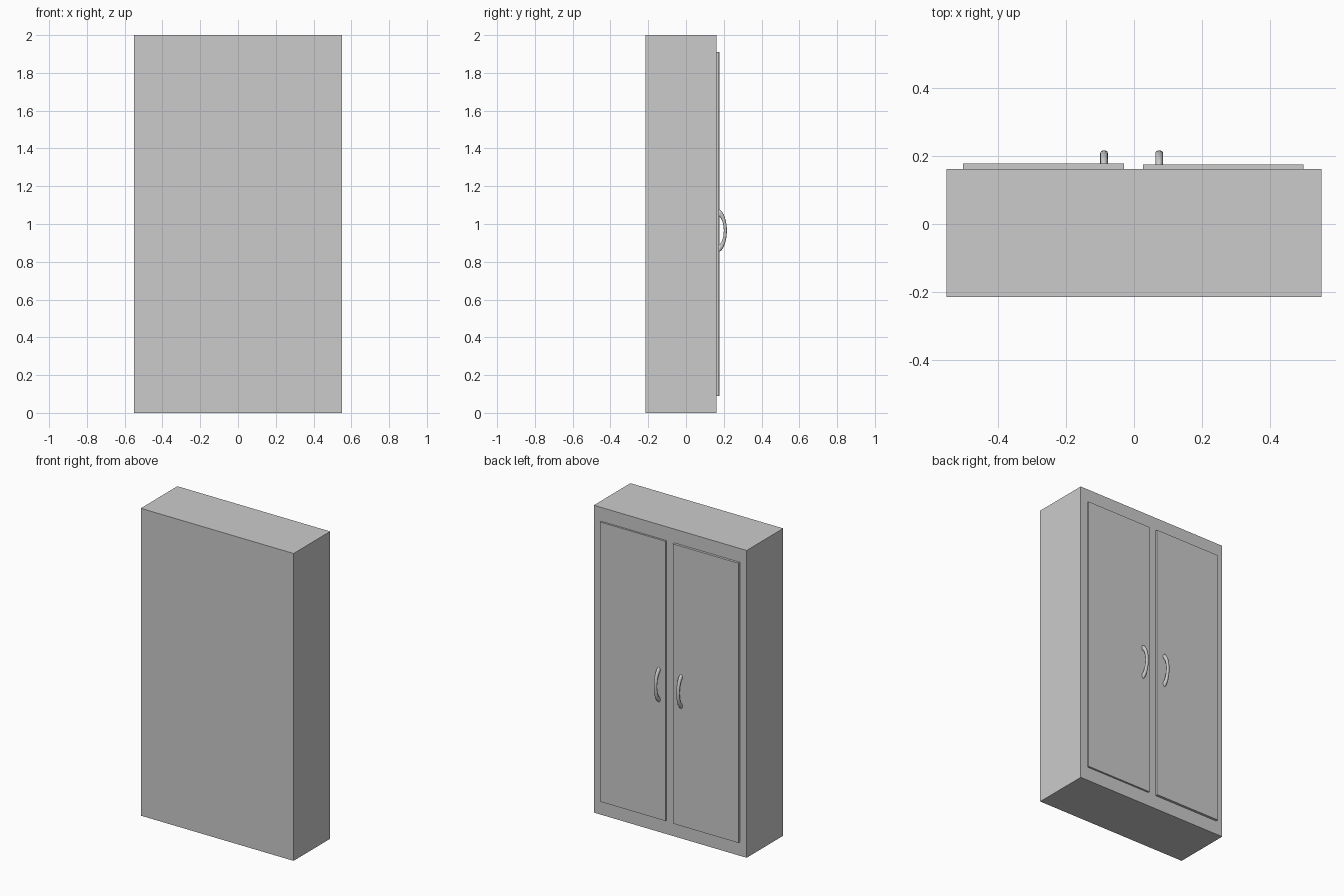
import bpy, bmesh
from mathutils import Matrix
from math import radians

if "Cube" in bpy.data.objects:
    bpy.data.objects.remove(bpy.data.objects["Cube"])


def box(name, x0, x1, y0, y1, z0, z1):
    bpy.ops.mesh.primitive_cube_add(size=1)
    o = bpy.context.object
    o.name = name
    size = Matrix.Diagonal((x1 - x0, y1 - y0, z1 - z0, 1))
    o.data.transform(size)
    o.location = ((x0 + x1) / 2, (y0 + y1) / 2, (z0 + z1) / 2)
    return o


def handle(name, x, y, z):
    # flattened half ring standing out of the door
    bpy.ops.mesh.primitive_torus_add(major_segments=48, minor_segments=16,
                                     major_radius=0.098, minor_radius=0.018)
    o = bpy.context.object
    o.name = name
    o.data.transform(Matrix.Diagonal((0.62, 0.45, 1, 1)) @ Matrix.Rotation(radians(90), 4, 'Y'))
    bm = bmesh.new()
    bm.from_mesh(o.data)
    cut = bmesh.ops.bisect_plane(bm, geom=bm.verts[:] + bm.edges[:] + bm.faces[:],
                                 plane_co=(0, 0, 0), plane_no=(0, 1, 0), clear_inner=True)
    bmesh.ops.holes_fill(bm, edges=[e for e in bm.edges if e.is_boundary], sides=0)
    bmesh.ops.recalc_face_normals(bm, faces=bm.faces)
    bm.to_mesh(o.data)
    bm.free()
    o.location = (x, y, z)
    bpy.ops.object.shade_smooth_by_angle(angle=radians(40))
    return o


# Cabinet body
BACK, FACE = -0.214, 0.162
box("cabinet_body", -0.55, 0.55, BACK, FACE, 0, 2)

# Doors, slightly proud of the body
box("left_door", -0.502, -0.03, FACE - 0.005, 0.178, 0.09, 1.91)
box("right_door", 0.026, 0.498, FACE - 0.005, 0.174, 0.09, 1.91)

# Door pulls near the centre gap
for side, x in (("left", -0.088), ("right", 0.074)):
    handle(side + "_handle", x, 0.164, 0.965)
